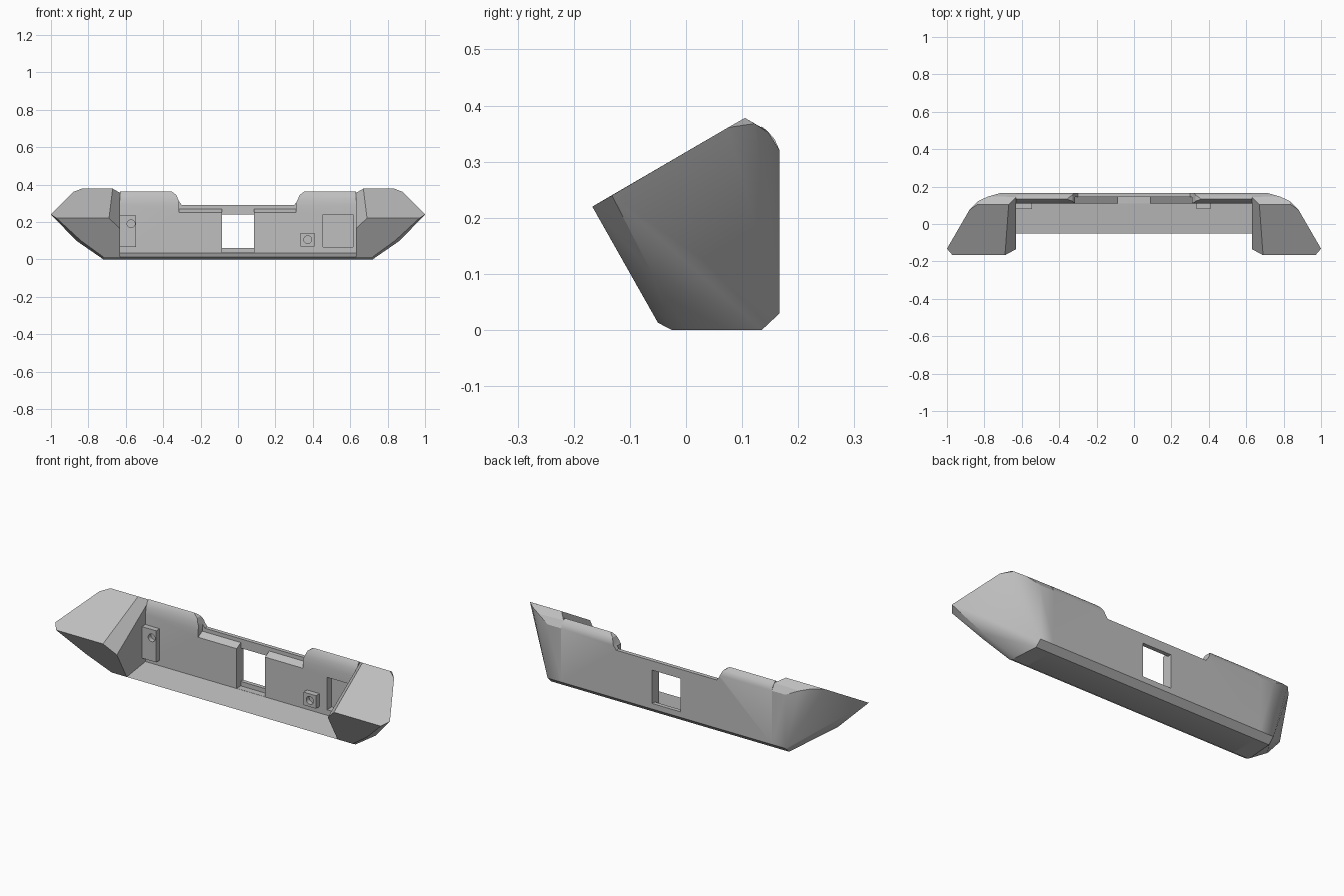
import bpy, bmesh, math

cube = bpy.data.objects.get("Cube")
if cube:
    bpy.data.objects.remove(cube, do_unlink=True)

grey = bpy.data.materials.new("plain grey")
grey.use_nodes = True
grey.diffuse_color = (0.52, 0.52, 0.52, 1)
grey.node_tree.nodes["Principled BSDF"].inputs["Base Color"].default_value = (0.52, 0.52, 0.52, 1)


def finish(bm, name):
    bmesh.ops.recalc_face_normals(bm, faces=bm.faces)
    mesh = bpy.data.meshes.new(name)
    bm.to_mesh(mesh)
    bm.free()
    mesh.materials.append(grey)
    obj = bpy.data.objects.new(name, mesh)
    bpy.context.collection.objects.link(obj)
    return obj


def prism(name, profile, axis, start, end):
    """Extrude a (y, z) profile along x, or an (x, z) profile along y."""
    bm = bmesh.new()
    rings = []
    for d in (start, end):
        rings.append([bm.verts.new((d, a, z) if axis == "x" else (a, d, z)) for a, z in profile])
    bm.faces.new(rings[0])
    bm.faces.new(rings[1][::-1])
    n = len(profile)
    for i in range(n):
        j = (i + 1) % n
        bm.faces.new((rings[0][i], rings[0][j], rings[1][j], rings[1][i]))
    return finish(bm, name)


def box(name, x0, x1, y0, y1, z0, z1):
    return prism(name, [(y0, z0), (y1, z0), (y1, z1), (y0, z1)], "x", x0, x1)


def disc(name, x, z, radius, y0, y1, sides=24):
    ring = [(x + radius * math.cos(math.tau * i / sides),
             z + radius * math.sin(math.tau * i / sides)) for i in range(sides)]
    return prism(name, ring, "y", y0, y1)


def cut(target, cutters):
    for c in cutters:
        c.hide_render = True
        mod = target.modifiers.new("cut", "BOOLEAN")
        mod.operation, mod.solver, mod.object = "DIFFERENCE", "EXACT", c
    graph = bpy.context.evaluated_depsgraph_get()
    mesh = bpy.data.meshes.new_from_object(target.evaluated_get(graph))
    target.modifiers.clear()
    target.data = mesh
    for c in cutters:
        bpy.data.objects.remove(c, do_unlink=True)


def smooth(obj, degrees):
    bpy.ops.object.select_all(action="DESELECT")
    obj.select_set(True)
    bpy.context.view_layer.objects.active = obj
    bpy.ops.object.shade_smooth_by_angle(angle=math.radians(degrees))


INNER = 0.63

# Centre: sloping floor and back wall in one profile
centre = prism("floor_and_back_wall", [
    (-0.05, 0.013), (-0.025, 0), (0.135, 0), (0.167, 0.03), (0.167, 0.32),
    (0.158, 0.34), (0.145, 0.355), (0.135, 0.363), (0.128, 0.357),
    (0.115, 0.325), (0.11, 0.29), (0.11, 0.035)], "x", -INNER, INNER)

cut(centre, [
    # Dip in the top of the wall, with curved shoulders
    prism("dip_cutter", [(-0.30, 0.29), (0.30, 0.29), (0.315, 0.31), (0.33, 0.345),
                         (0.36, 0.366), (0.36, 0.45), (-0.36, 0.45), (-0.36, 0.366),
                         (-0.33, 0.345), (-0.315, 0.31)], "y", 0.05, 0.25),
    # Sloping ledge in front of the top bar
    prism("ledge_cutter", [(0.09, 0.239), (0.145, 0.27), (0.145, 0.32), (0.09, 0.32)],
          "x", -0.315, 0.31),
    # Window: tall notch in front, smaller opening through the back
    box("notch_cutter", -0.085, 0.085, 0.09, 0.145, 0.036, 0.32),
    box("window_cutter", -0.085, 0.085, 0.12, 0.2, 0.06, 0.24),
    # Shallow pocket beside the left wing
    box("pocket_cutter", 0.455, 0.615, 0.09, 0.15, 0.065, 0.24),
])
smooth(centre, 28)

# Angled end wings
for side, label in ((1, "left"), (-1, "right")):
    points = [
        # inner wall
        (INNER, -0.134, 0.164), (INNER, -0.05, 0.013), (INNER, -0.025, 0),
        (INNER, 0.135, 0), (INNER, 0.167, 0.03), (INNER, 0.167, 0.32),
        (INNER, 0.145, 0.355), (INNER, 0.138, 0.322),
        # sloping top
        (0.69, -0.167, 0.22), (0.97, -0.167, 0.22), (1, -0.132, 0.24),
        (0.88, 0.075, 0.361), (0.835, 0.105, 0.378), (0.67, 0.105, 0.378),
        # rounded rear corner
        (0.835, 0.122, 0.368), (0.78, 0.147, 0.352), (0.71, 0.167, 0.32),
        (0.71, 0.167, 0.03), (0.71, 0.135, 0),
        # undercut front and bottom
        (0.72, 0, 0), (0.72, -0.025, 0), (0.72, -0.05, 0.013),
        (0.865, -0.06, 0.1), (0.84, -0.099, 0.1),
    ]
    bm = bmesh.new()
    for x, y, z in points:
        bm.verts.new((side * x, y, z))
    hull = bmesh.ops.convex_hull(bm, input=bm.verts)
    loose = [v for v in hull["geom_interior"] if isinstance(v, bmesh.types.BMVert)]
    bmesh.ops.delete(bm, geom=loose, context="VERTS")
    bmesh.ops.dissolve_limit(bm, angle_limit=math.radians(1.5), verts=bm.verts, edges=bm.edges)
    smooth(finish(bm, label + "_wing"), 24)

# Screw bosses with holes
for name, x0, x1, z0, z1, hx, hz in (
        ("right_screw_boss", -0.63, -0.545, 0.065, 0.235, -0.572, 0.19),
        ("left_screw_boss", 0.335, 0.41, 0.07, 0.14, 0.373, 0.105)):
    boss = box(name, x0, x1, 0.08, 0.112, z0, z1)
    cut(boss, [disc("hole_cutter", hx, hz, 0.021, 0.06, 0.105)])
    smooth(boss, 28)
